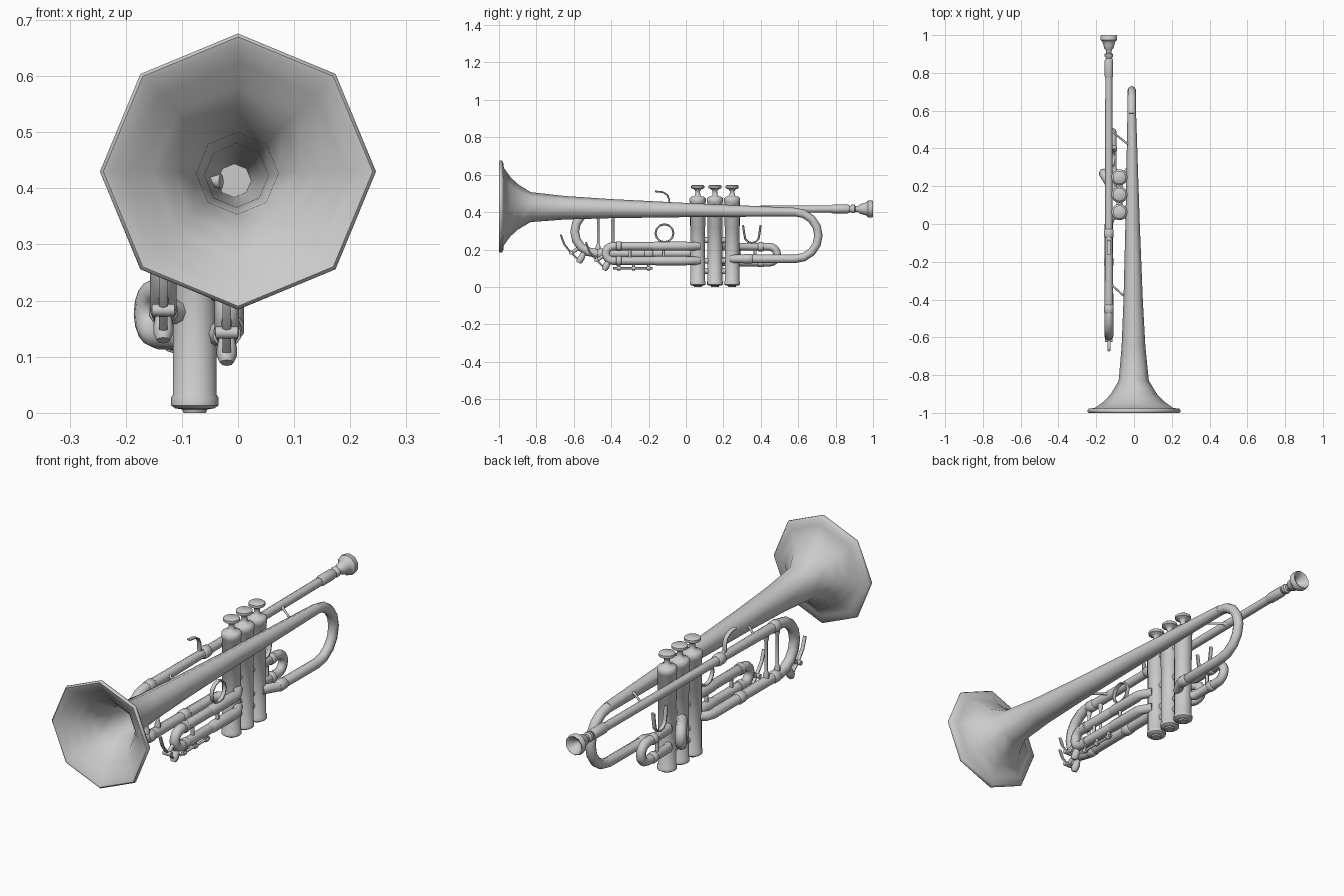
import bpy, bmesh, math
from mathutils import Vector as V

if "Cube" in bpy.data.objects:
    bpy.data.objects.remove(bpy.data.objects["Cube"])

LEAD, VALVE, RIGHT = -0.133, -0.077, -0.02      # x of lead pipe, valves, right-hand slide


def finish(name, rings):
    """Skin a list of vertex rings and cap both ends."""
    bm = bmesh.new()
    vr = [[bm.verts.new(p) for p in ring] for ring in rings]
    n = len(vr[0])
    for a, b in zip(vr, vr[1:]):
        for i in range(n):
            j = (i + 1) % n
            bm.faces.new((a[i], a[j], b[j], b[i]))
    bm.faces.new(vr[0])
    bm.faces.new(vr[-1])
    bmesh.ops.recalc_face_normals(bm, faces=bm.faces)
    me = bpy.data.meshes.new(name)
    bm.to_mesh(me)
    bm.free()
    ob = bpy.data.objects.new(name, me)
    bpy.context.collection.objects.link(ob)
    return ob


def circle(c, u, v, r, n, wide=1):
    return [c + u * r * math.cos(a) + v * r * wide * math.sin(a)
            for a in (2 * math.pi * i / n for i in range(n))]


def tube(name, pts, r, n=8, wide=1):
    """Sweep a circle along a path; r is one radius or one per point."""
    pts = [V(p) for p in pts]
    rs = r if isinstance(r, (list, tuple)) else [r] * len(pts)
    v, rings = None, []
    for i, p in enumerate(pts):
        t = (pts[min(i + 1, len(pts) - 1)] - pts[max(i - 1, 0)]).normalized()
        if v is None:
            v = V((1, 0, 0)) if abs(t.x) < 0.8 else V((0, 1, 0))
        v = (v - t * v.dot(t)).normalized()
        rings.append(circle(p, t.cross(v), v, rs[i], n, wide))
    return finish(name, rings)


def lathe(name, origin, axis, prof, n=16):
    """Turn a (distance, radius) profile about the y or z axis; a slanted axis shears it."""
    o, d = V(origin), V(axis)
    u, v = (V((0, 0, 1)), V((1, 0, 0))) if abs(d.y) > 0.5 else (V((1, 0, 0)), V((0, 1, 0)))
    return finish(name, [circle(o + d * t, u, v, r, n) for t, r in prof])


def bend(p, d, z1, z2, seg=8):
    """Half-circle U bend from height z1 to z2 bulging along d."""
    p, d, r = V(p), V(d).normalized(), (z1 - z2) / 2
    out = []
    for i in range(seg + 1):
        a = math.pi * i / seg
        q = p + d * abs(r) * math.sin(a)
        out.append((q.x, q.y, (z1 + z2) / 2 + r * math.cos(a)))
    return out


def ferrule(name, x, y, z, r, length, n=10):
    h = length / 2
    return lathe(name, (x, y, z), (0, 1, 0),
                 [(-h, r * .85), (-h * .8, r), (h * .8, r), (h, r * .85)], n)


# Bell: thin double wall, outer profile out from the throat, over the rim and back inside
outer = [(1.585, .023), (1.0, .038), (.6, .051), (.35, .063), (.17, .08), (.1, .122),
         (.06, .16), (.026, .208), (.022, .24), (.014, .246), (.005, .246), (0, .24)]
inner = [(.004, .228), (.03, .195), (.06, .152), (.1, .114), (.17, .073), (.35, .057),
         (.6, .045), (.85, .03)]
lathe("bell", (0, -1, .43), (-.0075, 1, -.0189), outer + inner, 8)

# Bell bow returning to the rear valve
tube("bell_bow", bend((-.012, .583, 0), (0, 1, 0), .4, .15) +
     [(-.015, .3, .15), (-.05, .245, .15)], .0225)
ferrule("bow_ferrule", -.013, .33, .15, .025, .05)

# Valves: casing, caps, stem and button in one turned profile
valve = [(0, .02), (.006, .022), (.008, .035), (.013, .042), (.028, .042), (.032, .039),
         (.323, .039), (.326, .041), (.45, .041), (.453, .043), (.474, .043), (.482, .034),
         (.484, .022), (.492, .014), (.512, .012), (.522, .02), (.528, .035), (.54, .035),
         (.545, .028)]
for i, y in enumerate((.063, .155, .247)):
    lathe(f"valve_{i + 1}", (VALVE, y, 0), (0, 0, 1), valve)
for z in (.085, .14, .25, .4):
    tube("valve_link", [(VALVE, .07, z), (VALVE, .24, z)], .016)

# Lead pipe, main tuning bow and lower tuning tube
tube("lead_pipe", [(LEAD, .86, .417), (LEAD, -.1, .412)] +
     bend((LEAD, -.48, 0), (0, -1, 0), .41, .18) +
     [(LEAD, .0, .18), (LEAD + .01, .03, .18), (VALVE - .01, .06, .18)],
     [.019, .02] + [.0235] * 9 + [.022, .022, .02])
ferrule("receiver", LEAD, .825, .417, .0235, .1)
for y, z in ((-.05, .412), (-.45, .41), (-.45, .18), (-.2, .18)):
    ferrule("tuning_ferrule", LEAD, y, z, .0265, .045)

# Mouthpiece with a hollow cup
lathe("mouthpiece", (LEAD, 0, .417), (0, 1, 0),
      [(.86, .014), (.88, .016), (.886, .023), (.9, .023), (.906, .015), (.92, .016),
       (.93, .026), (.943, .029), (.957, .033), (.968, .038), (.974, .046), (.995, .046),
       (1.0, .042), (.996, .034), (.975, .022), (.96, .006)], 10)

# Third slide on the right, reaching forward
tube("third_slide", [(-.05, .07, .218), (RIGHT, .02, .218)] +
     bend((RIGHT, -.39, 0), (0, -1, 0), .218, .14) +
     [(RIGHT, .02, .14), (-.05, .07, .14)], .022)
for z in (.218, .14):
    ferrule("third_slide_ferrule", RIGHT, -.36, z, .0255, .03)
    ferrule("third_slide_sleeve", RIGHT, -.08, z, .0245, .2)

# First slide at the rear
RX = -.113
tube("first_slide", [(VALVE, .247, .215), (RX, .29, .215)] +
     bend((RX, .445, 0), (0, 1, 0), .215, .13) +
     [(RX, .29, .13), (VALVE, .247, .13)], .021)
for z in (.215, .13):
    ferrule("first_slide_ferrule", RX, .4, z, .0245, .03)

# Second slide, a short loop to the left
tube("second_slide", [(VALVE, .155, .218), (-.115, .19, .218)] +
     bend((-.142, .235, 0), (-.5, .85, 0), .218, .137) +
     [(-.115, .19, .137), (VALVE, .155, .137)], .024)

# Slide cross braces
for y in (-.47, -.39):
    tube("tuning_brace", [(LEAD, y, .19), (LEAD, y, .215), (LEAD, y, .23), (LEAD, y, .36),
                          (LEAD, y, .375), (LEAD, y, .4)], [.013, .013, .007, .007, .012, .012])
for y in (-.3, -.12):
    tube("third_slide_brace", [(RIGHT, y, .15), (RIGHT, y, .21)], .008)
tube("first_slide_brace", [(RX, .37, .14), (RX, .37, .21)], .008)

# Braces between lead pipe and bell
for y, bx, by in ((.49, -.012, .42), (-.325, -.03, -.385)):
    tube("bell_brace", [(LEAD + .01, y, .412), (LEAD + .026, y - .008, .412),
                        (bx - .03, by + .01, .412), (bx, by, .412)],
         [.014, .005, .005, .014])

# Finger ring, thumb saddle and little-finger hook
tube("finger_ring", [(RIGHT, -.115 + .048 * math.sin(a), .287 + .048 * math.cos(a))
                     for a in (math.pi * i / 6 for i in range(13))], .0055, 6, 1.8)
tube("thumb_saddle", [(RX, .305, .33), (RX, .312, .28)] +
     [(RX, .352 - .04 * math.cos(a), .275 - .04 * math.sin(a))
      for a in (math.pi * i / 6 for i in range(1, 6))] +
     [(RX, .392, .28), (RX, .399, .33)], .0055, 6, 1.8)
tube("finger_hook", [(LEAD, -.06, .432), (LEAD, -.09, .435), (LEAD, -.09, .47),
                     (LEAD, -.1, .492), (LEAD, -.125, .507), (LEAD, -.165, .511)],
     .0045, 6, 2.4)

# Slide stop rod under the third slide
tube("stop_rod", [(RIGHT, -.39, .1), (RIGHT, -.18, .1)], .006)
for y in (-.36, -.28, -.2):
    tube("stop_post", [(RIGHT, y, .095), (RIGHT, y, .13)], .008)
    ferrule("stop_nut", RIGHT, y, .1, .011, .02, 8)

# Water keys: lever, hinge barrel, spout and cork cap
for x, y, z in ((LEAD, -.58, .165), (RIGHT, -.445, .125)):
    tube("water_key_lever", [(x, y - .09, z + .115), (x, y - .072, z + .065),
                             (x, y - .045, z + .03), (x, y - .01, z - .005),
                             (x, y + .02, z - .035)], .005, 6, 1.8)
    tube("water_key_hinge", [(x - .02, y - .035, z + .018), (x + .02, y - .035, z + .018)], .011)
    tube("water_key_post", [(x, y - .035, z + .015), (x, y + .01, z + .045)], .009)
    tube("water_key_cap", [(x, y + .006, z - .036), (x, y + .012, z - .024),
                           (x, y + .02, z - .01), (x, y + .035, z + .02)],
         [.012, .018, .018, .012])

# Smooth shading with sharp creases kept
for ob in bpy.context.collection.objects:
    ob.select_set(True)
    bpy.context.view_layer.objects.active = ob
bpy.ops.object.shade_smooth_by_angle(angle=math.radians(50))
